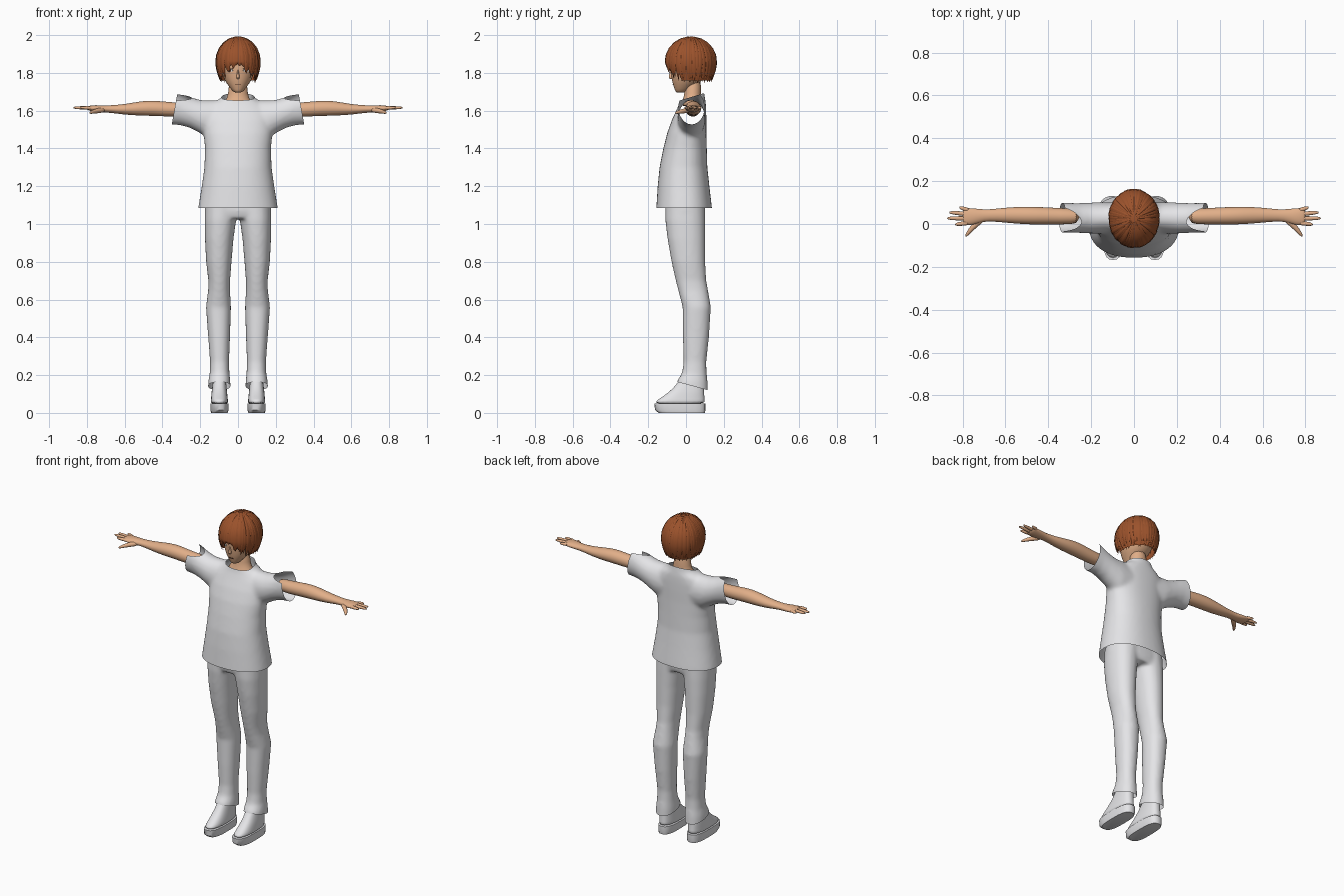
import bpy, bmesh, math, random
from mathutils import Vector
from mathutils.bvhtree import BVHTree

random.seed(4)
if "Cube" in bpy.data.objects:
    bpy.data.objects.remove(bpy.data.objects["Cube"])


def material(name, rgb):
    m = bpy.data.materials.new(name)
    m.use_nodes = True
    m.diffuse_color = (*rgb, 1)
    bsdf = m.node_tree.nodes["Principled BSDF"]
    bsdf.inputs["Base Color"].default_value = (*rgb, 1)
    bsdf.inputs["Roughness"].default_value = 0.8
    return m


CLOTH = material("pale grey cloth", (0.8, 0.8, 0.82))
SKIN = material("tan skin", (0.76, 0.43, 0.25))
HAIR = material("auburn hair", (0.33, 0.085, 0.025))
WHITE = material("eye white", (0.85, 0.82, 0.78))
DARK = material("dark brown", (0.08, 0.03, 0.015))


def add_loft(bm, rings, sides=20, power=1.0):
    """Skin a closed tube over rings of (centre, half axis u, half axis v)."""
    def bend(t):
        return math.copysign(abs(t) ** power, t)
    loops = []
    for c, u, v in rings:
        c, u, v = Vector(c), Vector(u), Vector(v)
        angles = [math.tau * i / sides for i in range(sides)]
        loops.append([bm.verts.new(c + u * bend(math.cos(a)) + v * bend(math.sin(a))) for a in angles])
    for lo, hi in zip(loops, loops[1:]):
        for i in range(sides):
            j = (i + 1) % sides
            bm.faces.new((lo[i], lo[j], hi[j], hi[i]))
    bm.faces.new(loops[0])
    bm.faces.new(loops[-1])


def finish(name, bm, mat, subsurf=0, sharp=60):
    bmesh.ops.recalc_face_normals(bm, faces=bm.faces)
    me = bpy.data.meshes.new(name)
    bm.to_mesh(me)
    bm.free()
    me.materials.append(mat)
    me.shade_smooth()
    me.set_sharp_from_angle(angle=math.radians(sharp))
    ob = bpy.data.objects.new(name, me)
    bpy.context.collection.objects.link(ob)
    if subsurf:
        mod = ob.modifiers.new("smooth", "SUBSURF")
        mod.levels = mod.render_levels = subsurf
    return ob


def upright(rows, s=1):
    """Rings from rows of (z, x min, x max, y front, y back)."""
    return [((s * (a + b) / 2, (f + k) / 2, z), ((b - a) / 2, 0, 0), (0, (k - f) / 2, 0))
            for z, a, b, f, k in rows]


def sideways(rows, s=1):
    """Rings from rows of (x, z low, z high, y front, y back)."""
    return [((s * x, (f + k) / 2, (a + b) / 2), (0, (k - f) / 2, 0), (0, 0, (b - a) / 2))
            for x, a, b, f, k in rows]


def centred(rows):
    return upright([(z, -r, r, f, k) for z, r, f, k in rows])


def garment(name, bm, cuts):
    """Fuse overlapping tubes into one cloth shell, then trim its openings."""
    ob = finish(name, bm, CLOTH)
    mod = ob.modifiers.new("fuse", "REMESH")
    mod.mode, mod.voxel_size = "VOXEL", 0.01
    mod = ob.modifiers.new("relax", "SMOOTH")
    mod.factor, mod.iterations = 0.5, 10
    dg = bpy.context.evaluated_depsgraph_get()
    me = bpy.data.meshes.new_from_object(ob.evaluated_get(dg))
    bpy.data.objects.remove(ob)
    bm = bmesh.new()
    bm.from_mesh(me)
    for point, normal in cuts:
        geom = bm.verts[:] + bm.edges[:] + bm.faces[:]
        bmesh.ops.bisect_plane(bm, geom=geom, plane_co=point, plane_no=normal, clear_outer=True)
    me.materials.clear()
    return finish(name, bm, CLOTH)


# Shirt: body and two flared sleeves, open at hem, neck and cuffs
bm = bmesh.new()
add_loft(bm, centred([
    (1.04, .215, -.16, .14), (1.09, .21, -.157, .137), (1.2, .192, -.15, .124),
    (1.3, .178, -.14, .113), (1.4, .175, -.12, .11), (1.48, .182, -.1, .108),
    (1.55, .182, -.075, .108), (1.6, .175, -.052, .107), (1.64, .135, -.035, .105),
    (1.67, .085, -.028, .1), (1.74, .07, -.02, .09)]), 40, 0.88)
for s in (1, -1):
    add_loft(bm, sideways([
        (.08, 1.44, 1.655, -.04, .1), (.16, 1.455, 1.655, -.045, .102), (.2, 1.48, 1.657, -.045, .1),
        (.25, 1.507, 1.672, -.042, .098), (.3, 1.522, 1.7, -.04, .098), (.4, 1.53, 1.74, -.042, .102)], s), 28)
garment("shirt", bm, [((0, 0, 1.085), (0, 0, -1)), ((0, -.03, 1.655), (0, -.3, 1)),
                      ((.35, 0, 1.53), (1, 0, .18)), ((-.35, 0, 1.53), (-1, 0, .18))])

# Trousers: hips and two legs with slanted cuffs
bm = bmesh.new()
add_loft(bm, centred([(1.03, .165, -.1, .095), (1.07, .178, -.11, .102), (1.16, .172, -.105, .1)]), 32, 0.85)
for s in (1, -1):
    add_loft(bm, upright([
        (1.12, -.005, .175, -.11, .1), (1.02, .01, .177, -.11, .102), (.92, .024, .175, -.098, .102),
        (.8, .034, .169, -.077, .102), (.7, .042, .157, -.055, .108), (.65, .042, .158, -.042, .117),
        (.56, .037, .17, -.018, .132), (.4, .042, .158, -.017, .122), (.27, .047, .148, -.013, .108),
        (.21, .045, .15, -.022, .11), (.165, .04, .158, -.05, .115), (.07, .04, .16, -.055, .118)], s), 28, 0.92)
garment("trousers", bm, [((0, -.05, .165), (0, -.27, -1)), ((0, 0, 1.13), (0, 0, 1))])

# Shoes: sole plus sloping upper
for s, side in ((1, "left"), (-1, "right")):
    bm = bmesh.new()
    add_loft(bm, upright([(0, .055, .143, -.145, .1), (.015, .05, .146, -.164, .103),
                          (.05, .05, .146, -.168, .103)], s), 24, 0.7)
    finish(side + "_sole", bm, CLOTH, 0, 40)
    bm = bmesh.new()
    add_loft(bm, upright([(.045, .052, .145, -.167, .101), (.065, .053, .144, -.16, .1),
                          (.085, .055, .142, -.125, .098), (.115, .058, .14, -.085, .096),
                          (.15, .062, .134, -.05, .094), (.22, .066, .13, -.005, .09)], s), 24, 0.8)
    finish(side + "_shoe", bm, CLOTH, 1)

# Arms, palms, fingers and thumbs
FINGERS = {"index": (.005, -.002, .835), "middle": (.026, .027, .872),
           "ring": (.046, .054, .862), "little": (.064, .077, .815)}
for s, side in ((1, "left"), (-1, "right")):
    bm = bmesh.new()
    add_loft(bm, sideways([
        (.25, 1.57, 1.645, -.002, .072), (.34, 1.567, 1.642, -.002, .074), (.44, 1.572, 1.655, -.003, .08),
        (.51, 1.573, 1.652, -.002, .082), (.6, 1.578, 1.634, .006, .077), (.68, 1.59, 1.628, .014, .067),
        (.72, 1.59, 1.628, .006, .07), (.755, 1.593, 1.63, -.006, .074), (.79, 1.6, 1.626, -.005, .075),
        (.8, 1.606, 1.622, 0, .07)], s), 20)
    finish(side + "_arm", bm, SKIN, 1)
    for name, (y0, y1, tip) in FINGERS.items():
        bm = bmesh.new()
        rings = []
        for t, r in ((0, .011), (.4, .011), (.8, .009), (.95, .006), (1, .003)):
            x = .77 + (tip - .77) * t
            rings.append(((s * x, y0 + (y1 - y0) * t, 1.614 + .002 * t), (0, r, 0), (0, 0, r * .9)))
        add_loft(bm, rings, 10)
        finish(f"{side}_{name}_finger", bm, SKIN, 1)
    bm = bmesh.new()
    for_thumb = [(.705, .025, 1.605, .014), (.74, -.003, 1.6, .015), (.765, -.03, 1.595, .011),
                 (.78, -.05, 1.59, .008), (.786, -.058, 1.588, .003)]
    add_loft(bm, [((s * x, y, z), (s * r * .8, r * .6, 0), (0, 0, r)) for x, y, z, r in for_thumb], 10)
    finish(side + "_thumb", bm, SKIN, 1)

# Neck, head and nose
bm = bmesh.new()
add_loft(bm, centred([(1.62, .095, -.035, .09), (1.65, .07, -.02, .085), (1.68, .05, -.008, .078),
                      (1.78, .05, -.008, .085)]), 20)
finish("neck", bm, SKIN, 1)
bm = bmesh.new()
add_loft(bm, centred([
    (1.695, .012, -.045, -.015), (1.7, .024, -.056, .005), (1.715, .038, -.061, .025),
    (1.735, .053, -.068, .05), (1.76, .071, -.075, .09), (1.8, .087, -.08, .12), (1.84, .095, -.084, .135),
    (1.9, .095, -.08, .14), (1.945, .075, -.05, .115), (1.97, .04, -.01, .07)]), 28, 0.95)
head = finish("head", bm, SKIN, 1)
bm = bmesh.new()
add_loft(bm, [((0, y, z), (w, 0, 0), (0, h, 0)) for z, y, w, h in
              ((1.766, -.076, .006, .008), (1.775, -.081, .01, .014), (1.79, -.078, .007, .011),
               (1.82, -.077, .003, .006))], 10)
finish("nose", bm, SKIN, 1)

# Face details as thin plates laid on the head
bpy.context.view_layer.update()
surface = BVHTree.FromObject(head, bpy.context.evaluated_depsgraph_get())


def plate(name, x, z, w, h, mat, lift):
    hit, n, _, _ = surface.ray_cast(Vector((x, -1, z)), Vector((0, 1, 0)))
    u = Vector((0, 0, 1)).cross(n).normalized()
    v = n.cross(u)
    bm = bmesh.new()
    add_loft(bm, [(hit + n * d, u * w, v * h) for d in (lift - .004, lift)], 16)
    finish(name, bm, mat, 0, 30)


for s, side in ((1, "left"), (-1, "right")):
    plate(side + "_eye", s * .043, 1.813, .018, .009, WHITE, .002)
    plate(side + "_iris", s * .042, 1.813, .007, .008, DARK, .003)
    plate(side + "_lash", s * .043, 1.822, .02, .002, DARK, .0035)
    plate(side + "_brow", s * .043, 1.84, .02, .002, HAIR, .003)
plate("mouth", 0, 1.738, .016, .0014, DARK, .002)

# Hair: inner cap, then tapered locks combed out from the crown
CROWN, RX, RY, RZ = Vector((0, .026, 1.863)), .117, .136, .132


def on_hair(a, theta, tip, scale):
    """Point on the hair shell: a dome above, a curtain that tucks in below."""
    if theta <= 1:
        r, z = math.sin(theta * math.pi / 2), RZ * math.cos(theta * math.pi / 2)
    else:
        z = (tip - CROWN.z) * (theta - 1)
        r = 1 - .2 * (z / .12) ** 2
    return CROWN + Vector((RX * r * math.cos(a), RY * r * math.sin(a), z)) * scale


bm = bmesh.new()
cap = []
for i in range(1, 17):
    p = on_hair(0, i / 8, 1.755, .95)
    cap.append(((0, CROWN.y, p.z), (p.x, 0, 0), (0, p.x * RY / RX, 0)))
add_loft(bm, cap, 40)
low = [f for f in bm.faces if f.calc_center_median().z < 1.85
       and (f.calc_center_median().y < -.02 or len(f.verts) > 4)]
bmesh.ops.delete(bm, geom=low, context="FACES")
finish("hair_cap", bm, HAIR)

bm = bmesh.new()
COUNT = 44
for layer in (0, 1):
    for i in range(COUNT):
        a = math.tau * (i + layer / 2) / COUNT + random.uniform(-.04, .04)
        front = max(0, -math.sin(a))
        tip = 1.748 + .075 * front ** 3 + random.uniform(-.005, .02)
        swirl = random.uniform(-.12, .12)
        scale = random.uniform(.96, .985)
        rings = []
        for k in range(11):
            t = k / 10
            b = a + swirl * t * t
            p = on_hair(b, .08 + 1.92 * t, tip, scale)
            out = (on_hair(b, .08 + 1.92 * t, tip, 1) - CROWN).normalized()
            along = Vector((-math.sin(b), math.cos(b), 0))
            w = .015 * min(1, .15 + 2 * t) * min(1, .06 + (1 - t) * 2.6)
            rings.append((p, along * w, out * w * .4))
        add_loft(bm, rings, 6)
finish("hair_locks", bm, HAIR)
